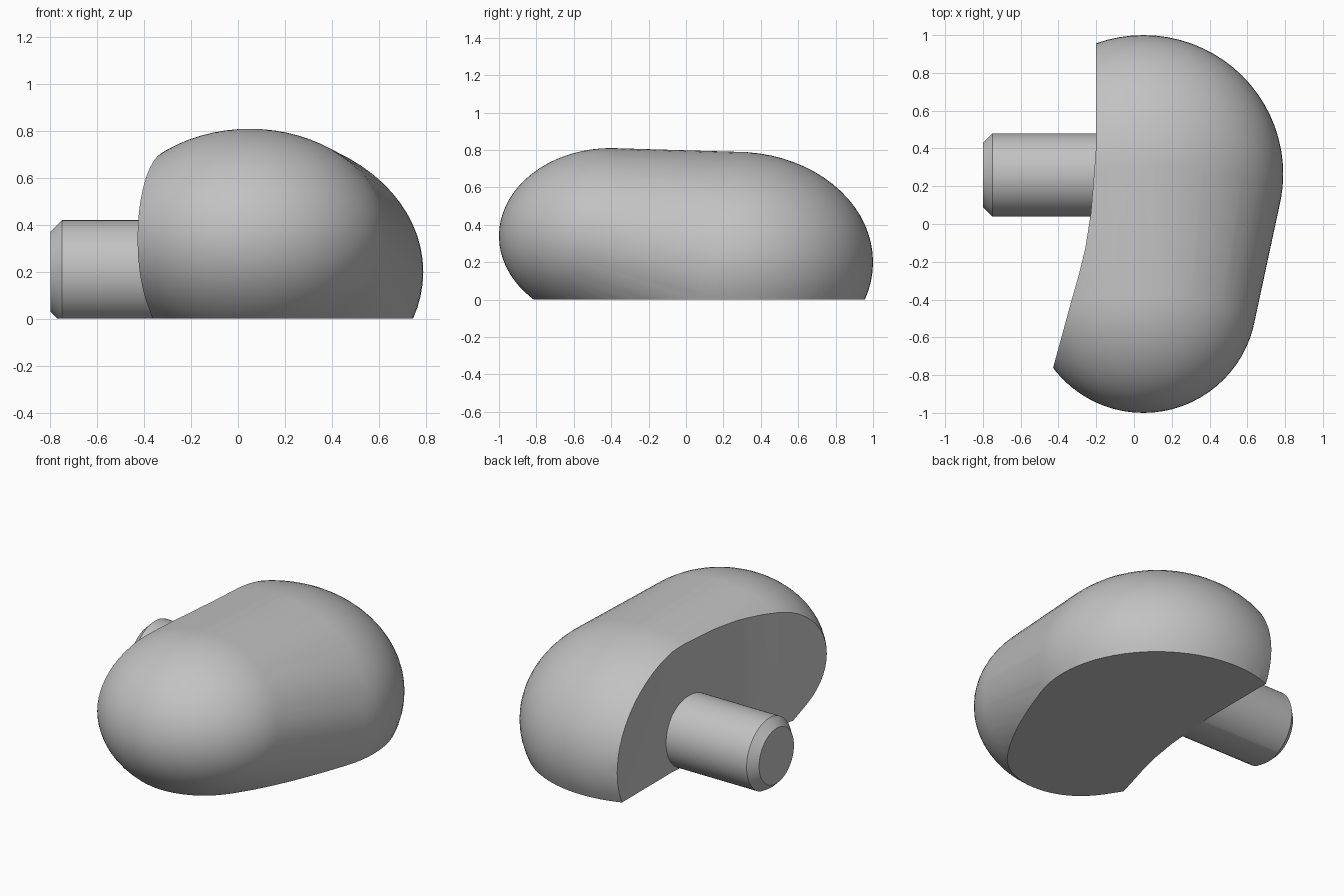
import bpy, bmesh, math
from mathutils import Matrix, Vector

cube = bpy.data.objects.get("Cube")
if cube:
    bpy.data.objects.remove(cube, do_unlink=True)

grey = bpy.data.materials.new("plain grey")
colour = (0.54, 0.54, 0.54, 1)
grey.diffuse_color = colour
grey.use_nodes = True
grey.node_tree.nodes["Principled BSDF"].inputs["Base Color"].default_value = colour


def make_object(name, bm):
    bmesh.ops.recalc_face_normals(bm, faces=bm.faces[:])
    mesh = bpy.data.meshes.new(name)
    bm.to_mesh(mesh)
    bm.free()
    mesh.materials.append(grey)
    ob = bpy.data.objects.new(name, mesh)
    bpy.context.collection.objects.link(ob)
    return ob


def select_only(ob):
    bpy.ops.object.select_all(action='DESELECT')
    ob.select_set(True)
    bpy.context.view_layer.objects.active = ob


def smooth(ob):
    select_only(ob)
    bpy.ops.object.shade_smooth_by_angle(angle=math.radians(30))


# Rounded body: hull around a small front and a large back ellipsoid
bm = bmesh.new()
for centre, radii in (((0.05, -0.4, 0.34), (0.6, 0.6, 0.47)),
                      ((0.05, 0.265, 0.2), (0.74, 0.735, 0.59))):
    place = Matrix.Translation(centre) @ Matrix.Diagonal((*radii, 1))
    bmesh.ops.create_uvsphere(bm, u_segments=72, v_segments=36, radius=1, matrix=place)
bmesh.ops.delete(bm, geom=bm.edges[:] + bm.faces[:], context='EDGES_FACES')
bmesh.ops.convex_hull(bm, input=bm.verts[:])
bmesh.ops.delete(bm, geom=[v for v in bm.verts if not v.link_faces], context='VERTS')
body = make_object("rounded_body", bm)

# Upright trimming block: flat base and curved side face
side = [(-0.2, 1.5), (-0.2, 0.42), (-0.212, 0.26), (-0.228, 0.06), (-0.258, -0.13),
        (-0.295, -0.28), (-0.335, -0.42), (-0.425, -0.75), (-0.62, -1.5)]
outline = side + [(1.5, -1.5), (1.5, 1.5)]
bm = bmesh.new()
base = bm.faces.new([bm.verts.new((x, y, 0)) for x, y in outline])
top = bmesh.ops.extrude_face_region(bm, geom=[base])["geom"]
bmesh.ops.translate(bm, vec=(0, 0, 1.5),
                    verts=[g for g in top if isinstance(g, bmesh.types.BMVert)])
cutter = make_object("trimming_block", bm)
cutter.hide_render = True

trim = body.modifiers.new("trim", 'BOOLEAN')
trim.operation = 'INTERSECT'
trim.solver = 'EXACT'
trim.object = cutter
select_only(body)
bpy.ops.object.modifier_apply(modifier=trim.name)
bpy.data.objects.remove(cutter, do_unlink=True)
smooth(body)

# Side peg: chamfered cylinder, trimmed flat at the base
bm = bmesh.new()
place = Matrix.Translation((-0.45, 0.26, 0.2)) @ Matrix.Rotation(math.pi / 2, 4, 'Y')
bmesh.ops.create_cone(bm, cap_ends=True, segments=64, radius1=0.22, radius2=0.22,
                      depth=0.7, matrix=place)
rim = [e for e in bm.edges if all(v.co.x < -0.79 for v in e.verts)]
bmesh.ops.bevel(bm, geom=rim, offset=0.05, segments=1, affect='EDGES')
cut = bmesh.ops.bisect_plane(bm, geom=bm.verts[:] + bm.edges[:] + bm.faces[:],
                             plane_co=Vector((0, 0, 0)), plane_no=Vector((0, 0, 1)),
                             clear_inner=True)
bmesh.ops.holes_fill(bm, edges=[e for e in bm.edges if e.is_boundary], sides=0)
smooth(make_object("side_peg", bm))
